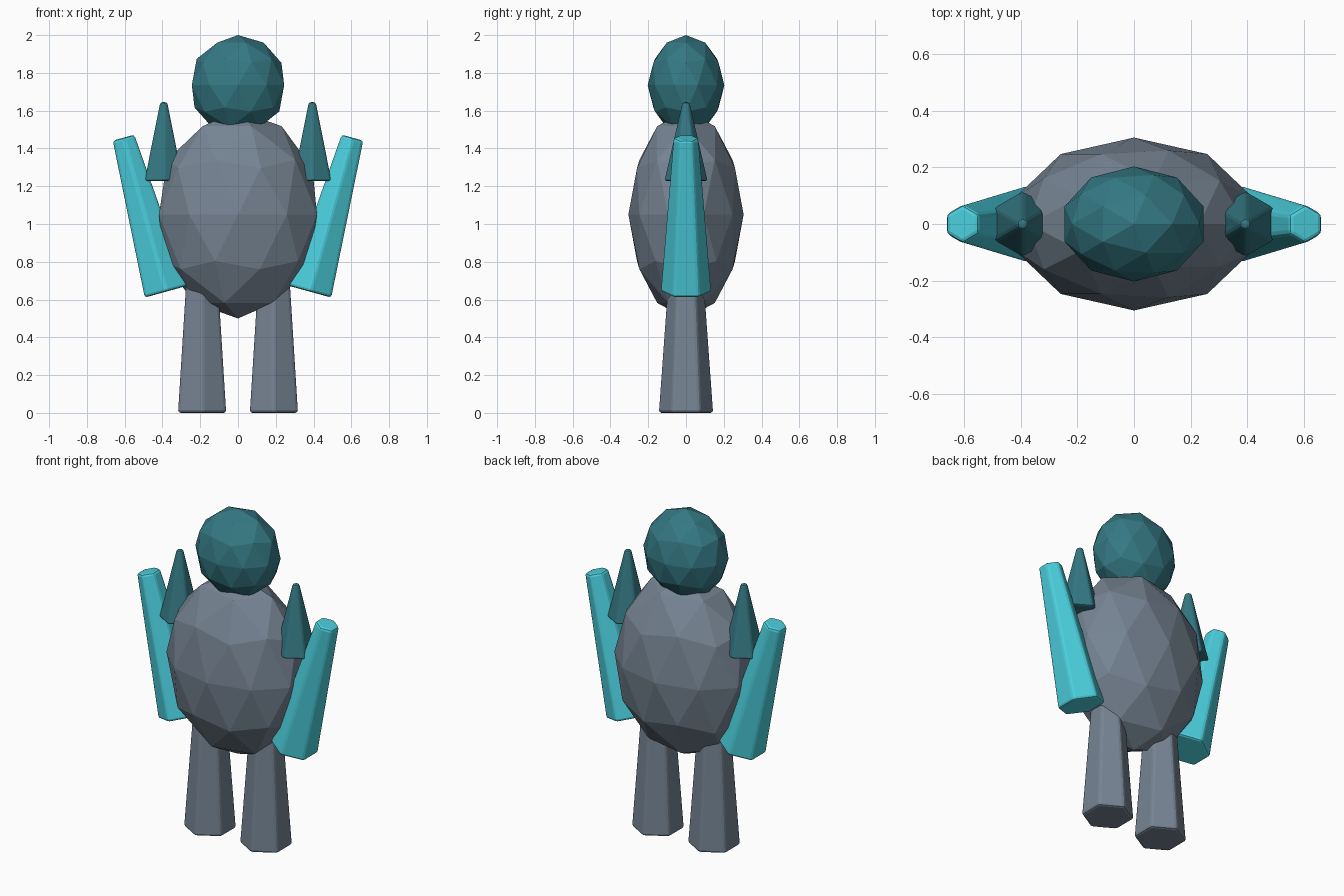
import bpy
from mathutils import Vector

if "Cube" in bpy.data.objects:
    bpy.data.objects.remove(bpy.data.objects["Cube"])


def material(name, rgb):
    m = bpy.data.materials.new(name)
    m.diffuse_color = (*rgb, 1)
    m.use_nodes = True
    m.node_tree.nodes["Principled BSDF"].inputs["Base Color"].default_value = m.diffuse_color
    return m


SLATE = material("slate", (0.18, 0.23, 0.29))
TEAL = material("teal", (0.035, 0.19, 0.23))
CYAN = material("cyan", (0.07, 0.62, 0.72))


def ball(name, z, size, mat):
    """Low-poly ellipsoid."""
    bpy.ops.mesh.primitive_ico_sphere_add(subdivisions=2, radius=1, location=(0, 0, z))
    ob = bpy.context.object
    ob.name = name
    ob.scale = size
    bpy.ops.object.transform_apply(location=False, rotation=False, scale=True)
    ob.data.materials.append(mat)


def taper(name, start, end, r1, r2, mat, bevel=0.014):
    """Six-sided tapered prism between two points in the XZ plane."""
    a, b = Vector(start), Vector(end)
    d = b - a
    bpy.ops.mesh.primitive_cone_add(vertices=6, radius1=r1, radius2=r2,
                                    depth=d.length, location=(a + b) / 2)
    ob = bpy.context.object
    ob.name = name
    ob.rotation_euler = Vector((0, 0, 1)).rotation_difference(d).to_euler()
    ob.data.materials.append(mat)
    mod = ob.modifiers.new("soft_edges", 'BEVEL')
    mod.width = bevel
    mod.segments = 2
    mod.limit_method = 'ANGLE'


# torso and head
ball("body", 1.05, (0.44, 0.305, 0.55), SLATE)
ball("head", 1.735, (0.257, 0.203, 0.265), TEAL)

# mirrored limbs and shoulder spikes
for side, s in (("left", -1), ("right", 1)):
    taper(side + "_leg", (s * 0.19, 0, 0), (s * 0.19, 0, 0.72), 0.147, 0.095, SLATE)
    taper(side + "_arm", (s * 0.38, 0, 0.642), (s * 0.606, 0, 1.457), 0.136, 0.068, CYAN)
    taper(side + "_shoulder_spike", (s * 0.393, 0, 1.228), (s * 0.393, 0, 1.645),
          0.117, 0.021, TEAL, 0.012)
